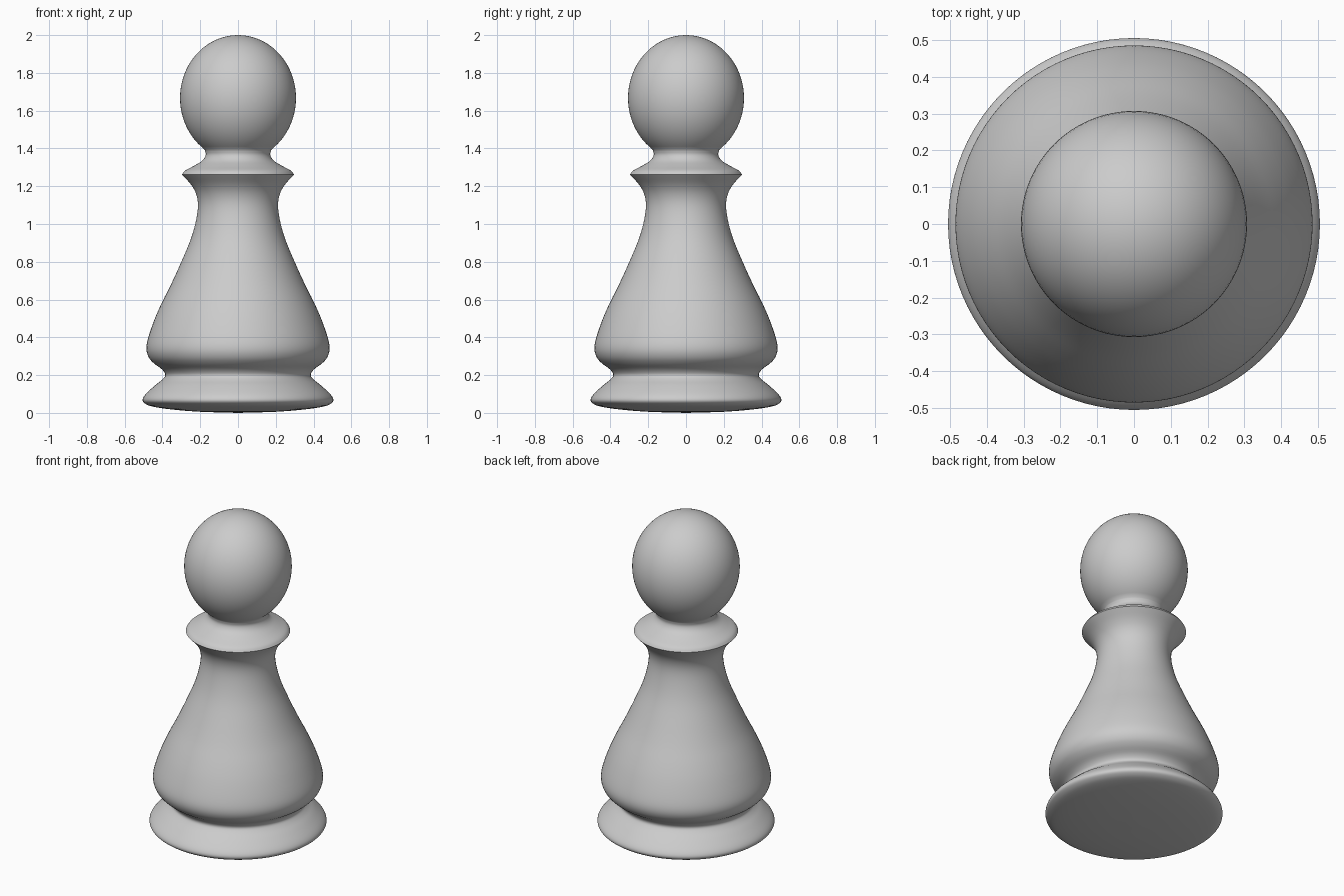
import bpy, bmesh, math
from mathutils import Vector

if "Cube" in bpy.data.objects:
    bpy.data.objects.remove(bpy.data.objects["Cube"])

SEGMENTS = 96

grey = bpy.data.materials.new("plain grey")
grey.diffuse_color = (0.6, 0.6, 0.6, 1)
grey.use_nodes = True
grey.node_tree.nodes["Principled BSDF"].inputs["Base Color"].default_value = grey.diffuse_color


def smooth_path(pts, steps=4):
    """Catmull-Rom curve through the (radius, height) points."""
    p = [Vector(q) for q in pts]
    p = [2 * p[0] - p[1]] + p + [2 * p[-1] - p[-2]]
    out = []
    for a, b, c, d in zip(p, p[1:], p[2:], p[3:]):
        for i in range(steps):
            t = i / steps
            out.append(0.5 * (2 * b + (c - a) * t + (2 * a - 5 * b + 4 * c - d) * t * t
                              + (3 * b - a - 3 * c + d) * t ** 3))
    return out + [p[-2]]


def lathe(name, profile):
    bm = bmesh.new()
    verts = [bm.verts.new((max(r, 0), 0, z)) for r, z in profile]
    edges = [bm.edges.new(e) for e in zip(verts, verts[1:])]
    bmesh.ops.spin(bm, geom=verts + edges, cent=(0, 0, 0), axis=(0, 0, 1),
                   angle=2 * math.pi, steps=SEGMENTS, use_merge=True)
    bmesh.ops.remove_doubles(bm, verts=bm.verts, dist=1e-4)
    bmesh.ops.recalc_face_normals(bm, faces=bm.faces)
    mesh = bpy.data.meshes.new(name)
    bm.to_mesh(mesh)
    bm.free()
    mesh.materials.append(grey)
    obj = bpy.data.objects.new(name, mesh)
    bpy.context.collection.objects.link(obj)
    bpy.context.view_layer.objects.active = obj
    obj.select_set(True)
    bpy.ops.object.shade_smooth_by_angle(angle=math.radians(40))
    obj.select_set(False)


# shallow domed underside, rounded foot, waisted body and flared neck
underside = smooth_path([(0, 0), (0.2, 0.006), (0.35, 0.018), (0.45, 0.033),
                         (0.49, 0.048), (0.505, 0.068), (0.49, 0.098), (0.44, 0.145),
                         (0.402, 0.175), (0.385, 0.2), (0.402, 0.23), (0.445, 0.262),
                         (0.473, 0.295), (0.485, 0.34), (0.475, 0.4), (0.44, 0.5),
                         (0.4, 0.59), (0.35, 0.69), (0.3, 0.8), (0.25, 0.92),
                         (0.222, 1.02), (0.212, 1.1), (0.222, 1.16), (0.25, 1.21),
                         (0.297, 1.262)])
# collar top with a crisp rim, pinched under the head
collar = smooth_path([(0.297, 1.262), (0.28, 1.283), (0.235, 1.307),
                      (0.19, 1.335), (0.171, 1.365), (0.175, 1.392)])
# egg-shaped head
head = []
start = math.asin(-0.273 / 0.333)
for i in range(1, 33):
    a = start + (math.pi / 2 - start) * i / 32
    head.append((0.307 * math.cos(a), 1.667 + 0.333 * math.sin(a)))

lathe("pawn_body", [tuple(v) for v in underside + collar[1:]] + head)
